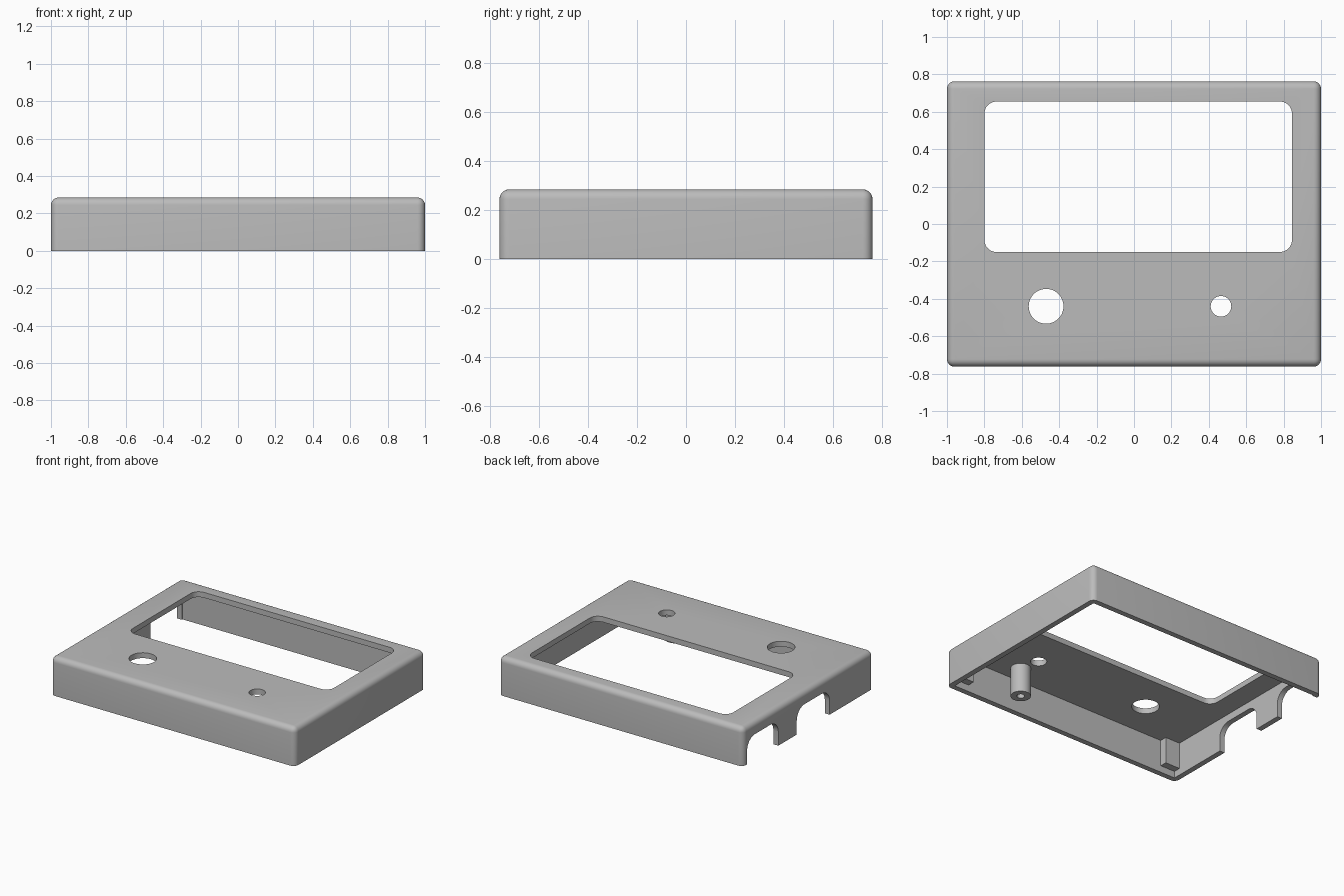
import bpy
import bmesh
import math
from mathutils import Matrix, Vector

cube = bpy.data.objects.get("Cube")
if cube:
    bpy.data.objects.remove(cube, do_unlink=True)

HX, HY, H, T = 1.0, 0.7625, 0.285, 0.04   # half width, half depth, height, wall

grey = bpy.data.materials.new("plain_grey")
grey.use_nodes = True
grey.diffuse_color = (0.5, 0.5, 0.5, 1)
grey.node_tree.nodes["Principled BSDF"].inputs["Base Color"].default_value = (0.5, 0.5, 0.5, 1)


def to_object(name, bm):
    bmesh.ops.recalc_face_normals(bm, faces=bm.faces)
    mesh = bpy.data.meshes.new(name)
    bm.to_mesh(mesh)
    bm.free()
    mesh.materials.append(grey)
    obj = bpy.data.objects.new(name, mesh)
    bpy.context.collection.objects.link(obj)
    return obj


def box(name, low, high, radius=0, rounded=None, segments=6):
    """Box between two corners; edges picked by the rounded test are filleted."""
    low, high = Vector(low), Vector(high)
    bm = bmesh.new()
    bmesh.ops.create_cube(bm, size=1)
    for v in bm.verts:
        v.co = (low + high) / 2 + v.co * (high - low)
    if rounded:
        edges = [e for e in bm.edges if rounded(e.verts[0].co, e.verts[1].co)]
        bmesh.ops.bevel(bm, geom=edges, offset=radius, segments=segments,
                        profile=0.5, affect='EDGES', clamp_overlap=True)
    return to_object(name, bm)


def cylinder(name, x, y, low, high, radius):
    bm = bmesh.new()
    bmesh.ops.create_cone(bm, cap_ends=True, segments=48, radius1=radius, radius2=radius,
                          depth=high - low, matrix=Matrix.Translation((x, y, (low + high) / 2)))
    return to_object(name, bm)


def cut(target, cutters):
    """Subtract the cutters, bake the result and discard them."""
    for c in cutters:
        c.hide_render = True
        mod = target.modifiers.new(c.name, 'BOOLEAN')
        mod.operation, mod.solver, mod.object = 'DIFFERENCE', 'EXACT', c
    bpy.context.view_layer.update()
    graph = bpy.context.evaluated_depsgraph_get()
    mesh = bpy.data.meshes.new_from_object(target.evaluated_get(graph))
    target.modifiers.clear()
    target.data = mesh
    for c in cutters:
        bpy.data.objects.remove(c, do_unlink=True)


def smooth(obj):
    bpy.ops.object.select_all(action='DESELECT')
    obj.select_set(True)
    bpy.context.view_layer.objects.active = obj
    bpy.ops.object.shade_smooth_by_angle(angle=math.radians(30))


def upright(a, b):
    return abs(a.z - b.z) > 0.01


# Cover shell: rounded outside, square hollow inside
shell = box("cover_shell", (-HX, -HY, 0), (HX, HY, H), 0.04,
            lambda a, b: upright(a, b) or min(a.z, b.z) > H - 0.01)
cutters = [
    box("hollow", (T - HX, T - HY, -0.1), (HX - T, HY - T, H - T)),
    box("window", (-0.8, -0.15, 0.2), (0.845, 0.655, 0.4), 0.065, upright),
    cylinder("large_hole", -0.47, -0.44, 0.2, 0.4, 0.093),
    cylinder("small_hole", 0.465, -0.44, 0.2, 0.4, 0.055),
]
# Arched openings in the side wall
for i, (y0, y1) in enumerate([(0.35, 0.715), (-0.25, 0.135)]):
    cutters.append(box(f"side_notch_{i}", (-1.1, y0, -0.1), (-0.9, y1, 0.19), 0.09,
                       lambda a, b: abs(a.x - b.x) > 0.01 and min(a.z, b.z) > 0.1, 8))
cut(shell, cutters)
smooth(shell)

# Hollow screw post under the top plate
post = cylinder("screw_post", 0.5, -0.585, 0.03, H - T + 0.01, 0.068)
cut(post, [cylinder("screw_bore", 0.5, -0.585, -0.1, H - T - 0.02, 0.026)])
smooth(post)

# Support blocks in the front inner corners
for side, name in ((-1, "right"), (1, "left")):
    xs = sorted((side * 0.84, side * (HX - T + 0.01)))
    box(f"{name}_corner_block", (xs[0], T - HY - 0.01, 0.05), (xs[1], -0.67, H - T + 0.01))
